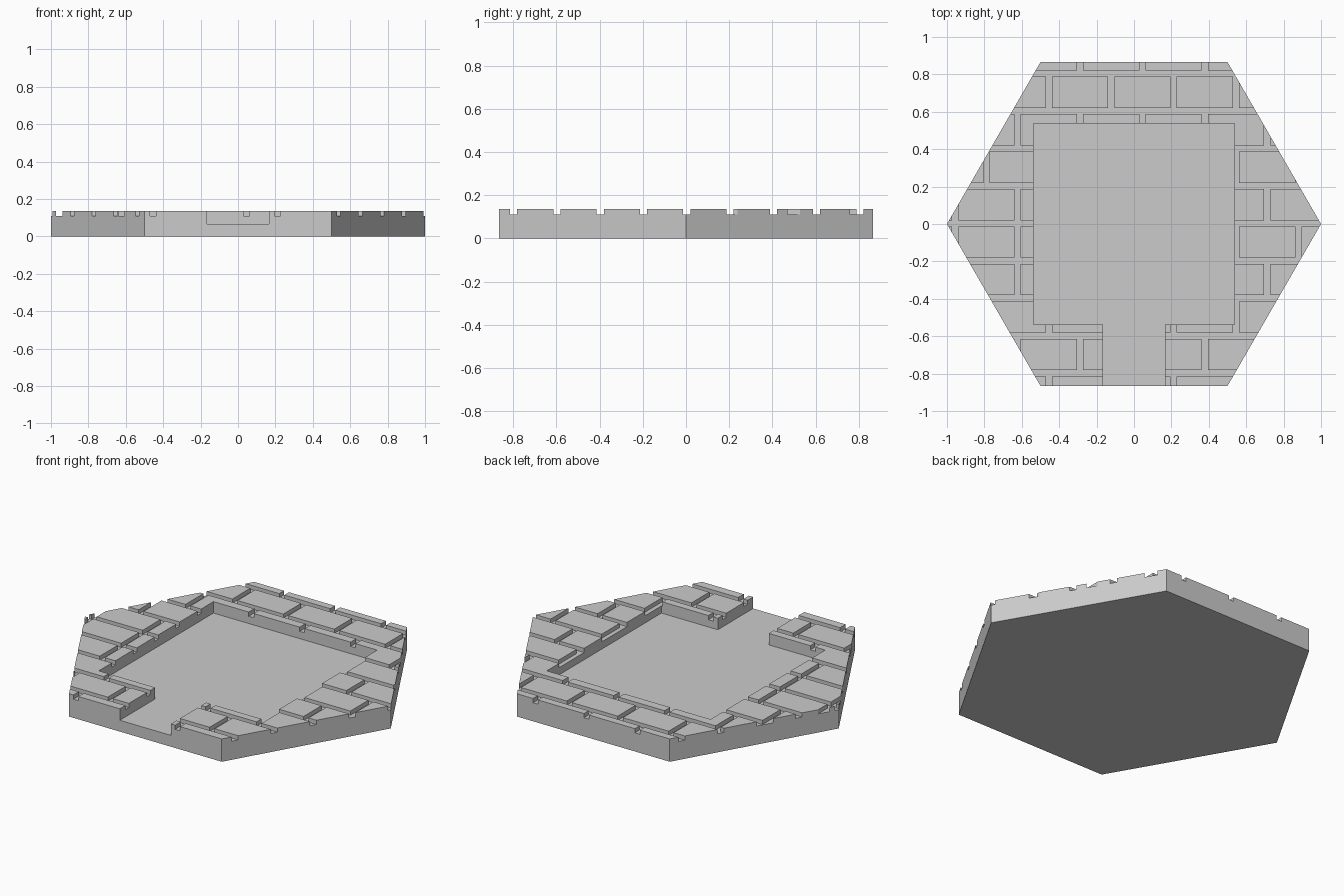
import bpy
import bmesh
import math

cube = bpy.data.objects.get("Cube")
if cube:
    bpy.data.objects.remove(cube, do_unlink=True)

# Levels of the tile
FLOOR, MORTAR, TOP = 0.067, 0.11, 0.135
# Brick layout: row pitch, brick pitch, mortar width, first row and first joint
ROW, BRICK, GAP = 0.2004, 0.3335, 0.033
ROW_START, JOINT_START = 0.989, -0.972
# Sunken court and the gateway leading out of it
COURT, GATE = 0.536, 0.167

stone = bpy.data.materials.new("stone_grey")
stone.use_nodes = True
grey = (0.6, 0.6, 0.6, 1)
stone.diffuse_color = grey
stone.node_tree.nodes["Principled BSDF"].inputs["Base Color"].default_value = grey


def in_court(p):
    inside = abs(p.x) < COURT and abs(p.y) < COURT
    return inside or (abs(p.x) < GATE and p.y < 0)


def in_brick(p):
    # Running bond: every other row shifts by half a brick
    row, rest = divmod(ROW_START - p.y, ROW)
    if rest > ROW - GAP:
        return False
    shifted = row % 2 == 1 and not (row == 5 and p.x < 0)
    start = JOINT_START + (BRICK / 2 if shifted else 0)
    return (p.x - start) % BRICK > GAP


def cut(bm, co, normal):
    bmesh.ops.bisect_plane(bm, geom=bm.verts[:] + bm.edges[:] + bm.faces[:],
                           dist=1e-5, plane_co=co, plane_no=normal)


def raise_faces(bm, faces, height):
    result = bmesh.ops.extrude_face_region(bm, geom=faces)["geom"]
    for v in result:
        if isinstance(v, bmesh.types.BMVert):
            v.co.z = height
    return [f for f in result if isinstance(f, bmesh.types.BMFace)]


# Hexagonal outline, divided along the joints, court and gateway
bm = bmesh.new()
bm.faces.new([bm.verts.new((math.cos(i * math.pi / 3), math.sin(i * math.pi / 3), 0))
              for i in range(6)])
for i in range(12):
    x = JOINT_START + i * BRICK / 2
    for line in (x, x + GAP):
        cut(bm, (line, 0, 0), (1, 0, 0))
for i in range(10):
    y = ROW_START - i * ROW
    for line in (y, y - ROW + GAP):
        cut(bm, (0, line, 0), (0, 1, 0))
for side in (-1, 1):
    cut(bm, (side * COURT, 0, 0), (1, 0, 0))
    cut(bm, (0, side * COURT, 0), (0, 1, 0))
    cut(bm, (side * GATE, 0, 0), (1, 0, 0))

# Raise slab, then the border, then the bricks
slab = raise_faces(bm, bm.faces[:], FLOOR)
border = raise_faces(bm, [f for f in slab if not in_court(f.calc_center_median())], MORTAR)
raise_faces(bm, [f for f in border if in_brick(f.calc_center_median())], TOP)

# Merge flat pieces into whole faces
bmesh.ops.recalc_face_normals(bm, faces=bm.faces[:])
bmesh.ops.dissolve_limit(bm, angle_limit=0.01, verts=bm.verts[:], edges=bm.edges[:])

mesh = bpy.data.meshes.new("brick_hex_tile")
bm.to_mesh(mesh)
bm.free()
mesh.materials.append(stone)
tile = bpy.data.objects.new("brick_hex_tile", mesh)
bpy.context.collection.objects.link(tile)
